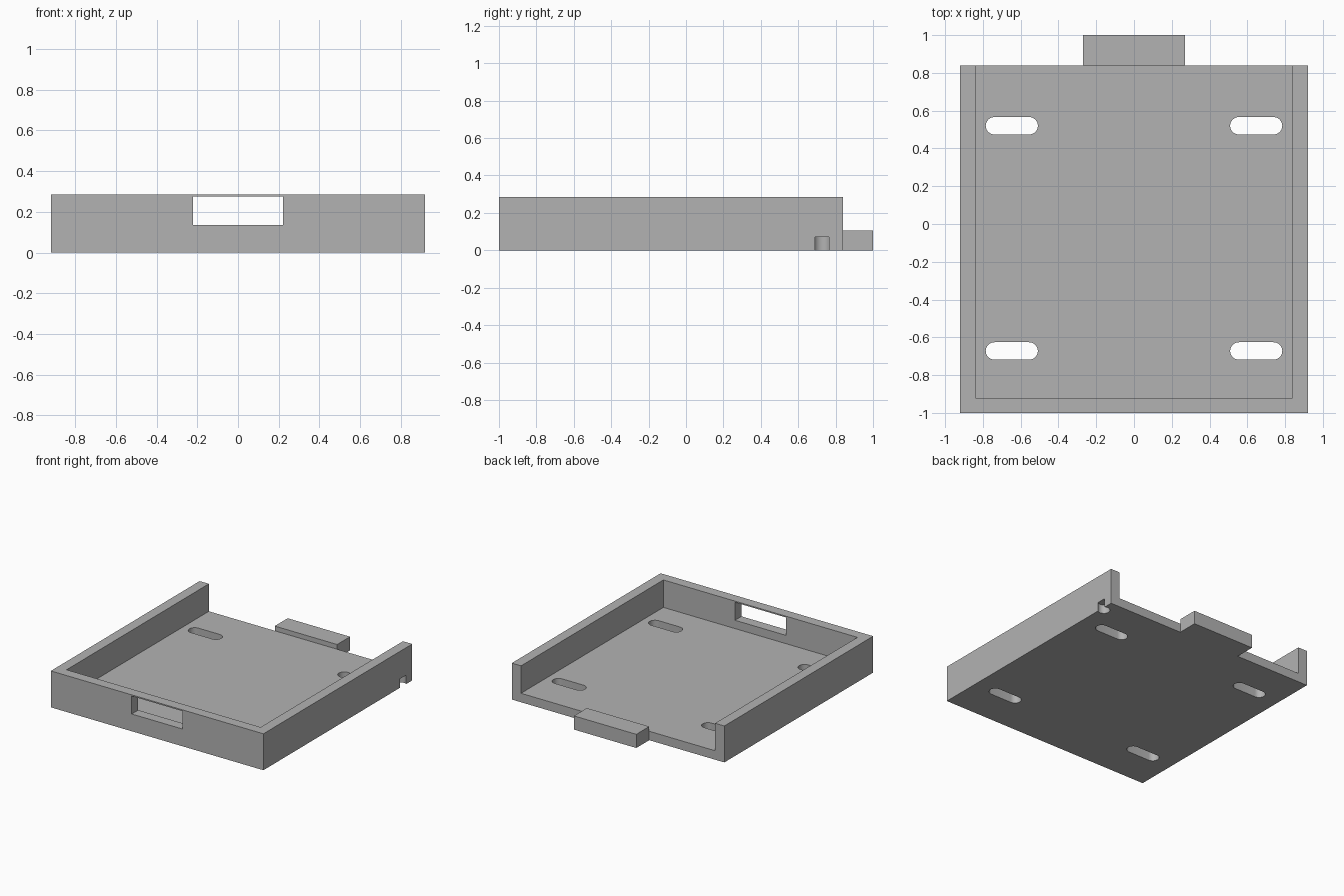
import bpy, bmesh
from math import pi, cos, sin, radians

cube = bpy.data.objects.get("Cube")
if cube:
    bpy.data.objects.remove(cube, do_unlink=True)

# Single grey plastic
GREY = (0.45, 0.45, 0.45, 1)
mat = bpy.data.materials.new("plain grey")
mat.use_nodes = True
mat.diffuse_color = GREY
bsdf = next(n for n in mat.node_tree.nodes if n.type == 'BSDF_PRINCIPLED')
bsdf.inputs["Base Color"].default_value = GREY


def prism(name, outline, z0, z1):
    """Solid made by raising an outline from z0 to z1."""
    bm = bmesh.new()
    face = bm.faces.new([bm.verts.new((x, y, z0)) for x, y in outline])
    raised = bmesh.ops.extrude_face_region(bm, geom=[face])["geom"]
    top = [v for v in raised if isinstance(v, bmesh.types.BMVert)]
    bmesh.ops.translate(bm, verts=top, vec=(0, 0, z1 - z0))
    bmesh.ops.recalc_face_normals(bm, faces=bm.faces)
    mesh = bpy.data.meshes.new(name)
    bm.to_mesh(mesh)
    bm.free()
    mesh.materials.append(mat)
    obj = bpy.data.objects.new(name, mesh)
    bpy.context.collection.objects.link(obj)
    return obj


def box(name, x0, x1, y0, y1, z0, z1):
    return prism(name, [(x0, y0), (x1, y0), (x1, y1), (x0, y1)], z0, z1)


def slot(name, cx, cy, half, r, z0, z1, n=16):
    """Round-ended bar; a plain cylinder when half is zero."""
    pts = []
    for side in (1, -1):
        for i in range(n + (half > 0)):
            a = pi * i / n - side * pi / 2
            pts.append((cx + side * half + r * cos(a), cy + r * sin(a)))
    return prism(name, pts, z0, z1)


W, WALL, FLOOR, HEIGHT = 0.92, 0.08, 0.07, 0.285
FRONT, BACK = -1.0, 0.84

# Tray: solid block hollowed out, open at the back
tray = box("tray", -W, W, FRONT, BACK, 0, HEIGHT)
cutters = [
    box("cavity_cutter", WALL - W, W - WALL, FRONT + WALL, BACK + 0.1, FLOOR, HEIGHT + 0.1),
    box("window_cutter", -0.22, 0.22, FRONT - 0.1, FRONT + WALL + 0.05, 0.135, 0.275),
    # Small round recess under the left wall
    slot("recess_cutter", 0.895, 0.728, 0, 0.045, -0.1, 0.07),
]
# Four mounting slots through the floor
for x in (-0.647, 0.647):
    for y in (-0.672, 0.52):
        cutters.append(slot("slot_cutter", x, y, 0.092, 0.046, -0.1, 0.12))

bpy.context.view_layer.objects.active = tray
for cutter in cutters:
    mod = tray.modifiers.new(cutter.name, 'BOOLEAN')
    mod.operation, mod.solver, mod.object = 'DIFFERENCE', 'EXACT', cutter
    bpy.ops.object.modifier_apply(modifier=mod.name)
    bpy.data.objects.remove(cutter, do_unlink=True)

# Block standing out behind the tray
box("rear_tab", -0.27, 0.27, BACK, 1.0, 0, 0.107)

# Smooth the slot ends, keep the edges sharp
bpy.ops.object.select_all(action='DESELECT')
tray.select_set(True)
bpy.ops.object.shade_smooth_by_angle(angle=radians(30))
